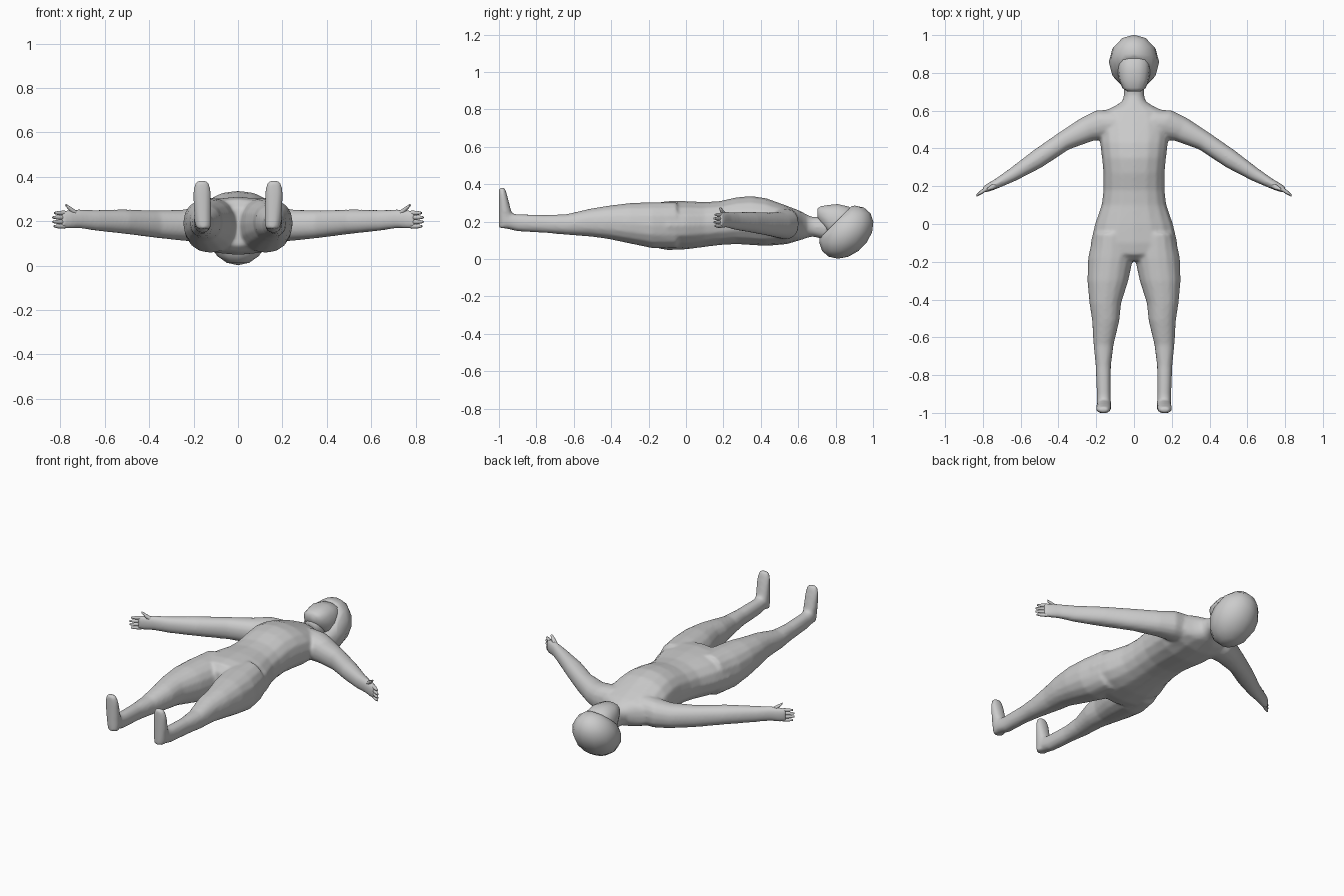
import bpy, bmesh, math
from mathutils import Vector

grey = bpy.data.materials.new("plain grey")
grey.diffuse_color = (0.6, 0.6, 0.6, 1)


def loft(bm, rings, n=16, power=2.2):
    """Closed tube through rings of (centre, half axis u, half axis v)."""
    loops = []
    for c, u, v in rings:
        loop = []
        for i in range(n):
            t = 2 * math.pi * i / n
            a, b = math.cos(t), math.sin(t)
            a = math.copysign(abs(a) ** (2 / power), a)
            b = math.copysign(abs(b) ** (2 / power), b)
            loop.append(bm.verts.new(Vector(c) + Vector(u) * a + Vector(v) * b))
        loops.append(loop)
    for p, q in zip(loops, loops[1:]):
        for i in range(n):
            j = (i + 1) % n
            bm.faces.new((p[i], p[j], q[j], q[i]))
    bm.faces.new(loops[0])
    bm.faces.new(loops[-1])


def along_y(rows):
    """Rows of y, inner x, outer x, top z, bottom z."""
    return [(((a + b) / 2, y, (t + l) / 2), ((b - a) / 2, 0, 0), (0, 0, (t - l) / 2))
            for y, a, b, t, l in rows]


def along_arm(rows):
    """Rows of x, y, half width, z, half height; rings sit square to the arm."""
    d = Vector((0.48, 0.88, 0))
    return [((x, y, z), d * w, (0, 0, h)) for x, y, w, z, h in rows]


def flip(rings, s):
    return [tuple((s * p[0], p[1], p[2]) for p in r) for r in rings]


def finish(name, bm, angle=60):
    bmesh.ops.recalc_face_normals(bm, faces=bm.faces)
    me = bpy.data.meshes.new(name)
    bm.to_mesh(me)
    bm.free()
    ob = bpy.data.objects.new(name, me)
    bpy.context.collection.objects.link(ob)
    me.materials.append(grey)
    bpy.ops.object.select_all(action='DESELECT')
    ob.select_set(True)
    bpy.context.view_layer.objects.active = ob
    bpy.ops.object.shade_smooth_by_angle(angle=math.radians(angle))
    return ob


# Body: torso and neck, legs, feet and arms fused into one skin
body = bmesh.new()
torso = [(0.76, 0.055, 0.23, 0.10), (0.68, 0.054, 0.225, 0.12), (0.65, 0.062, 0.235, 0.115),
         (0.625, 0.10, 0.25, 0.105), (0.60, 0.155, 0.262, 0.098), (0.54, 0.185, 0.285, 0.08),
         (0.43, 0.18, 0.325, 0.07), (0.35, 0.17, 0.337, 0.075), (0.27, 0.162, 0.33, 0.08),
         (0.18, 0.162, 0.31, 0.075), (0.1, 0.172, 0.305, 0.065), (0.0, 0.207, 0.31, 0.052),
         (-0.1, 0.23, 0.31, 0.048), (-0.16, 0.215, 0.30, 0.06), (-0.195, 0.13, 0.26, 0.09)]
loft(body, along_y([(y, -a, a, t, l) for y, a, t, l in torso]))

leg = along_y([(-0.05, 0.02, 0.215, 0.305, 0.06), (-0.18, 0.004, 0.243, 0.305, 0.058),
               (-0.3, 0.03, 0.247, 0.30, 0.083), (-0.42, 0.068, 0.236, 0.285, 0.108),
               (-0.51, 0.077, 0.222, 0.27, 0.12), (-0.64, 0.108, 0.214, 0.24, 0.13),
               (-0.75, 0.122, 0.203, 0.236, 0.14), (-0.9, 0.123, 0.197, 0.24, 0.148),
               (-0.97, 0.123, 0.197, 0.25, 0.165)])
foot = [((x, (a + b) / 2, z), (w, 0, 0), (0, (b - a) / 2, 0)) for z, x, w, a, b in [
    (0.165, 0.155, 0.03, -1.0, -0.95), (0.2, 0.157, 0.038, -1.002, -0.92),
    (0.26, 0.16, 0.04, -1.002, -0.935), (0.33, 0.162, 0.04, -1.002, -0.953),
    (0.365, 0.162, 0.035, -1.001, -0.963), (0.382, 0.162, 0.024, -0.998, -0.97)]]
arm = along_arm([(0.08, 0.53, 0.085, 0.19, 0.085), (0.16, 0.527, 0.085, 0.187, 0.082),
                 (0.25, 0.5, 0.068, 0.182, 0.07), (0.37, 0.44, 0.052, 0.187, 0.062),
                 (0.51, 0.345, 0.05, 0.198, 0.055), (0.64, 0.262, 0.036, 0.204, 0.047),
                 (0.72, 0.217, 0.026, 0.211, 0.042), (0.765, 0.195, 0.022, 0.209, 0.043),
                 (0.797, 0.18, 0.016, 0.207, 0.038)])
for s in (1, -1):
    for part in (leg, foot, arm):
        loft(body, flip(part, s))
skin = finish("body", body)
fuse = skin.modifiers.new("fuse", 'REMESH')
fuse.mode = 'VOXEL'
fuse.voxel_size = 0.009
fuse.use_smooth_shade = True
soft = skin.modifiers.new("soften", 'SMOOTH')
soft.factor = 0.5
soft.iterations = 6

# Fingers and thumbs
for s, side in ((1, "left"), (-1, "right")):
    bm = bmesh.new()
    for z, reach in ((0.177, 0.93), (0.197, 1.05), (0.217, 1.05), (0.237, 0.9)):
        rows = [(0.78 + 0.052 * t * reach, 0.188 - 0.036 * t * reach, w, z, w)
                for t, w in ((0, 0.011), (0.6, 0.0095), (1, 0.005))]
        loft(bm, flip(along_arm(rows), s), 8, 2)
    thumb = along_arm([(0.725, 0.21, 0.014, 0.23, 0.016), (0.75, 0.195, 0.013, 0.25, 0.013),
                       (0.775, 0.183, 0.007, 0.272, 0.006)])
    loft(bm, flip(thumb, s), 8, 2)
    finish(side + "_fingers", bm)

# Face
bm = bmesh.new()
face = [(0.702, 0.035, 0.27, 0.222), (0.72, 0.062, 0.283, 0.19), (0.765, 0.08, 0.291, 0.13),
        (0.81, 0.087, 0.296, 0.1), (0.87, 0.085, 0.282, 0.1), (0.92, 0.06, 0.24, 0.1)]
loft(bm, along_y([(y, -a, a, t, l) for y, a, t, l in face]), 14, 2.5)
finish("face", bm)

# Hair: faceted cap, leaning back, cut away in front of the face
bm = bmesh.new()
bmesh.ops.create_uvsphere(bm, u_segments=12, v_segments=8, radius=1)
for v in bm.verts:
    x, y, z = v.co
    v.co = (0.133 * x, 0.857 + 0.138 * y + 0.045 * z, 0.144 + 0.142 * z)
cut = bmesh.ops.bisect_plane(bm, geom=bm.verts[:] + bm.edges[:] + bm.faces[:], clear_inner=True,
                             plane_co=(0, 0.8, 0.198), plane_no=(0, 0.7, -0.7))
rim = [e for e in cut["geom_cut"] if isinstance(e, bmesh.types.BMEdge)]
bmesh.ops.holes_fill(bm, edges=rim)
finish("hair", bm, 50)
